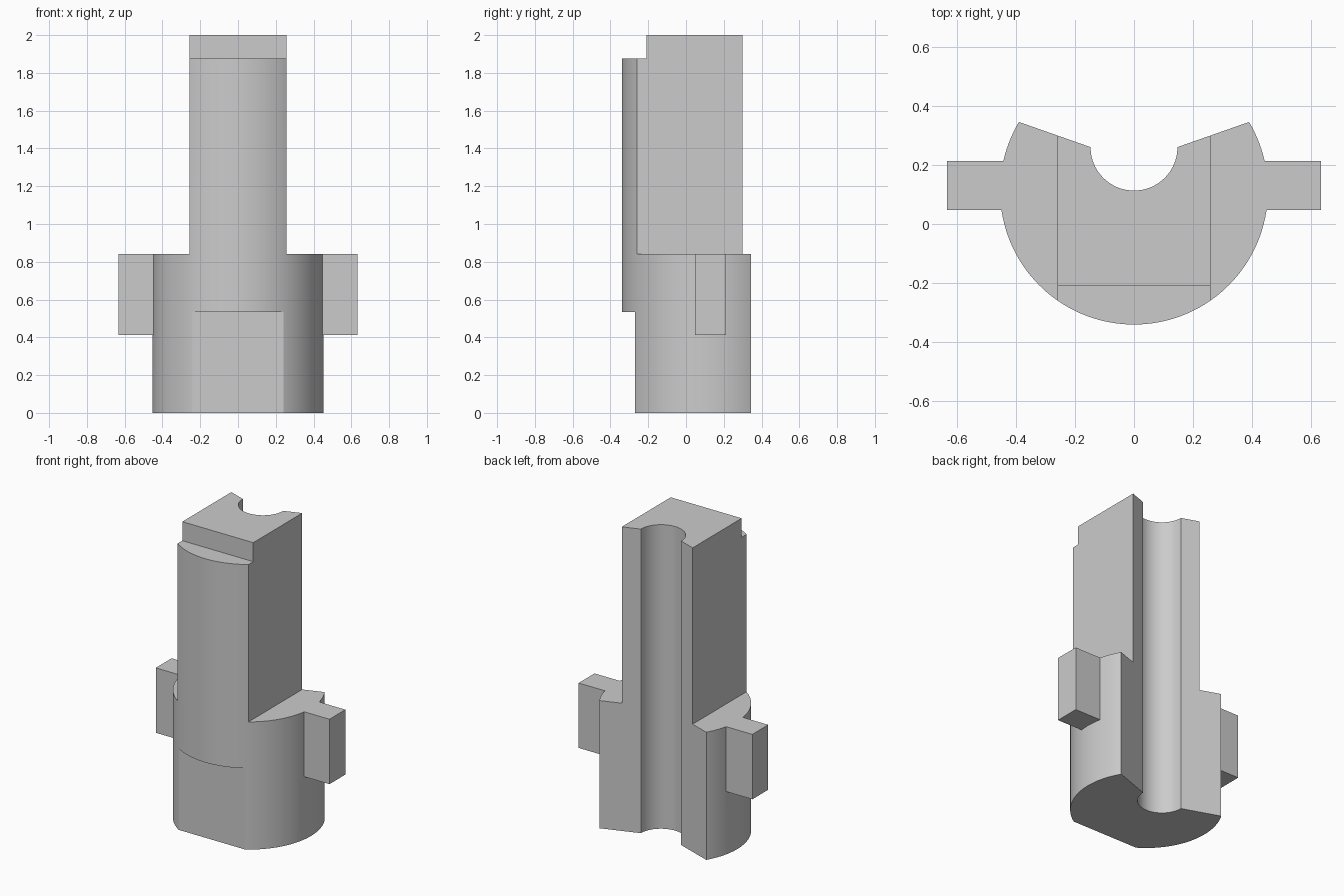
import bpy, bmesh, math

default = bpy.data.objects.get("Cube")
if default:
    bpy.data.objects.remove(default, do_unlink=True)

HEIGHT, SHOULDER = 2.0, 0.84
OUTER_R, OUTER_Y = 0.453, 0.113
BORE_R, BORE_Y = 0.147, 0.26

grey = bpy.data.materials.new("plain_grey")
grey.use_nodes = True
colour = (0.6, 0.6, 0.6, 1)
grey.diffuse_color = colour
grey.node_tree.nodes["Principled BSDF"].inputs["Base Color"].default_value = colour


def add_object(name, bm):
    bmesh.ops.recalc_face_normals(bm, faces=bm.faces)
    mesh = bpy.data.meshes.new(name)
    bm.to_mesh(mesh)
    bm.free()
    mesh.materials.append(grey)
    obj = bpy.data.objects.new(name, mesh)
    bpy.context.collection.objects.link(obj)
    return obj


def box(name, low, high):
    bm = bmesh.new()
    bmesh.ops.create_cube(bm, size=1)
    for v in bm.verts:
        v.co = [low[i] if v.co[i] < 0 else high[i] for i in range(3)]
    return add_object(name, bm)


def arc(radius, centre_y, start, end, steps):
    angles = [start + (end - start) * i / steps for i in range(steps + 1)]
    return [(radius * math.cos(a), centre_y + radius * math.sin(a)) for a in angles]


def combine(target, tool, operation):
    mod = target.modifiers.new(operation.lower(), "BOOLEAN")
    mod.operation, mod.solver, mod.object = operation, "EXACT", tool
    bpy.context.view_layer.objects.active = target
    bpy.ops.object.modifier_apply(modifier=mod.name)
    bpy.data.objects.remove(tool, do_unlink=True)


# Body: part-round section with a splayed opening and a half-round bore
lip = math.asin((0.345 - OUTER_Y) / OUTER_R)
section = arc(OUTER_R, OUTER_Y, lip, -math.pi - lip, 96)
section += arc(BORE_R, BORE_Y, -math.pi, 0, 40)
bm = bmesh.new()
base = bm.faces.new([bm.verts.new((x, y, 0)) for x, y in section])
top = bmesh.ops.extrude_face_region(bm, geom=[base])["geom"]
bmesh.ops.translate(bm, vec=(0, 0, HEIGHT),
                    verts=[v for v in top if isinstance(v, bmesh.types.BMVert)])
body = add_object("slotted_post", bm)

# Side lugs, trimmed level by the shoulder cuts
for side in (-1, 1):
    xs = sorted((side * 0.4, side * 0.632))
    combine(body, box("lug", (xs[0], 0.048, 0.413), (xs[1], 0.213, 0.9)), "UNION")

# Shoulders either side of the tower
for side in (-1, 1):
    xs = sorted((side * 0.258, side))
    combine(body, box("shoulder_cut", (xs[0], -1, SHOULDER), (xs[1], 1, 3)), "DIFFERENCE")

# Front flats at the foot and the head
combine(body, box("foot_cut", (-1, -1, -1), (1, -0.27, 0.535)), "DIFFERENCE")
combine(body, box("head_cut", (-1, -1, 1.875), (1, -0.21, 3)), "DIFFERENCE")

# Smooth the round walls and keep the corners sharp
bpy.ops.object.select_all(action="DESELECT")
body.select_set(True)
bpy.context.view_layer.objects.active = body
bpy.ops.object.shade_smooth_by_angle(angle=math.radians(15))
